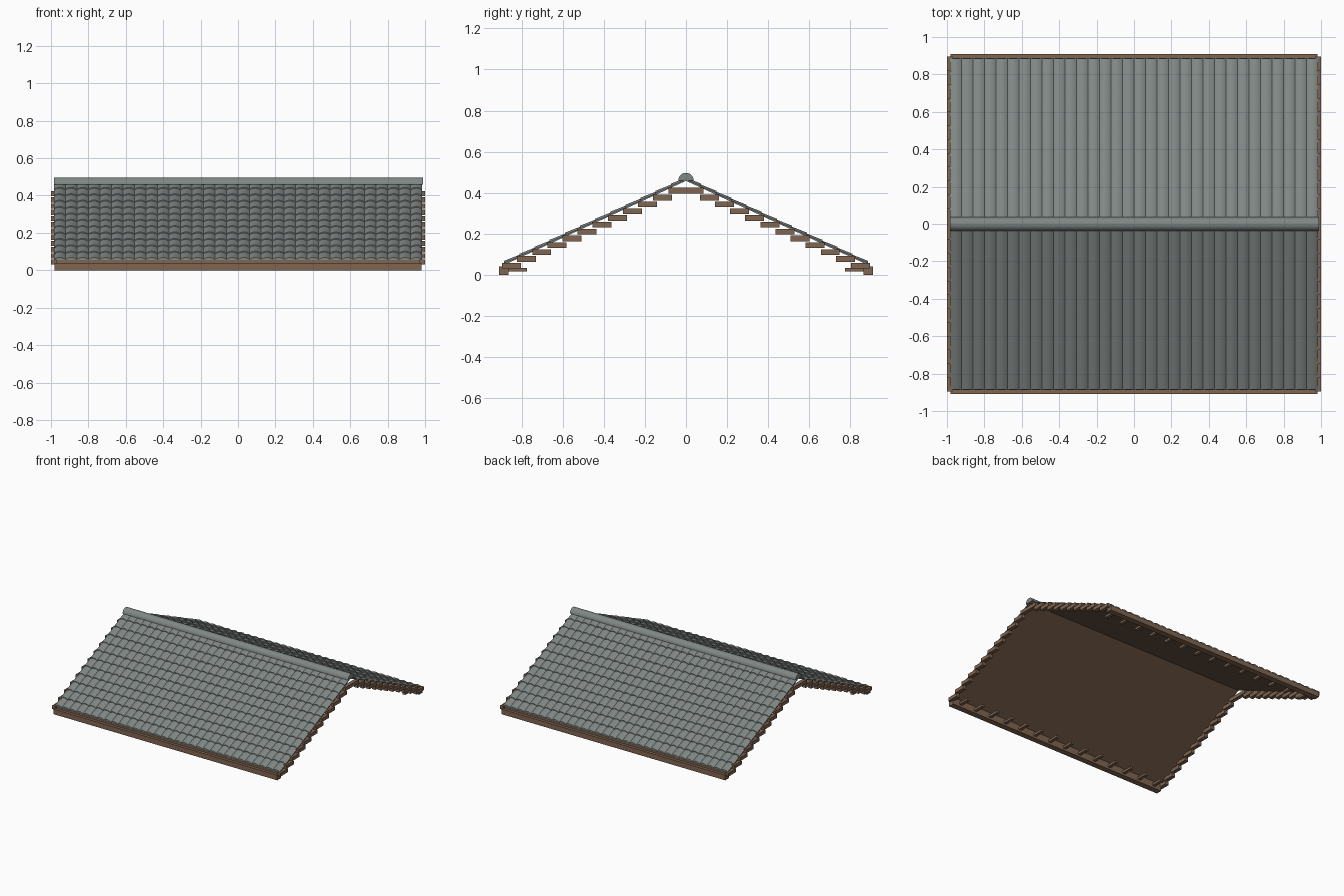
import bpy, bmesh, math

cube = bpy.data.objects.get("Cube")
if cube:
    bpy.data.objects.remove(cube)


def make_material(name, color):
    mat = bpy.data.materials.new(name)
    mat.diffuse_color = color
    mat.use_nodes = True
    for node in mat.node_tree.nodes:
        if node.type == 'BSDF_PRINCIPLED':
            node.inputs["Base Color"].default_value = color
    return mat


SLATE = make_material("slate_grey", (0.216, 0.242, 0.231, 1))
WOOD = make_material("brown_wood", (0.216, 0.130, 0.082, 1))

HALF_X = 0.985       # half length of the tiled area
EAVE_Y = 0.885       # where the tiles stop
APEX_Z = 0.478
SLOPE = 0.463
COURSES = 12
COLUMNS = 32
SEGMENTS = 6         # facets across one tile


def finish(name, bm, mat, smooth=False):
    bmesh.ops.recalc_face_normals(bm, faces=bm.faces)
    mesh = bpy.data.meshes.new(name)
    bm.to_mesh(mesh)
    bm.free()
    mesh.materials.append(mat)
    obj = bpy.data.objects.new(name, mesh)
    bpy.context.collection.objects.link(obj)
    if smooth:
        bpy.ops.object.select_all(action='DESELECT')
        obj.select_set(True)
        bpy.context.view_layer.objects.active = obj
        bpy.ops.object.shade_smooth_by_angle(angle=math.radians(30))
    return obj


def add_box(bm, x0, x1, y0, y1, z0, z1):
    verts = bmesh.ops.create_cube(bm, size=1)["verts"]
    for v in verts:
        v.co.x = x1 if v.co.x > 0 else x0
        v.co.y = y1 if v.co.y > 0 else y0
        v.co.z = z1 if v.co.z > 0 else z0


def extrude_profile(bm, profile, x0, x1):
    """Closed (y, z) outline swept along x."""
    a = [bm.verts.new((x0, y, z)) for y, z in profile]
    b = [bm.verts.new((x1, y, z)) for y, z in profile]
    n = len(profile)
    for i in range(n):
        j = (i + 1) % n
        bm.faces.new((a[i], a[j], b[j], b[i]))
    bm.faces.new(a)
    bm.faces.new(b[::-1])


def roof_z(y, offset=0):
    return APEX_Z - SLOPE * abs(y) + offset


def add_course(bm, side, y_top, y_low):
    """One overlapping row of barrel tiles, closed below."""
    width = 2 * HALF_X / COLUMNS
    rows = [[], [], [], []]
    for i in range(COLUMNS * SEGMENTS + 1):
        x = -HALF_X + width * i / SEGMENTS
        t = 2 * (i % SEGMENTS) / SEGMENTS - 1
        arch = -0.010 * t * t
        for row, y, offset in zip(rows, (y_top, y_low, y_low, y_top),
                                  (arch - 0.005, arch, -0.018, -0.018)):
            row.append(bm.verts.new((x, side * y, roof_z(y, offset))))
    for r in range(4):
        a, b = rows[r], rows[(r + 1) % 4]
        for i in range(len(a) - 1):
            bm.faces.new((a[i], a[i + 1], b[i + 1], b[i]))
    for end in (0, -1):
        bm.faces.new([row[end] for row in rows])


for side, label in ((-1, "front"), (1, "back")):
    # Tiled slope
    bm = bmesh.new()
    step = EAVE_Y / COURSES
    for k in range(COURSES):
        add_course(bm, side, k * step, (k + 1) * step)
    finish(label + "_roof_tiles", bm, SLATE, smooth=True)

    # Boarded ceiling under the tiles
    bm = bmesh.new()
    outline = [(0, -0.018), (EAVE_Y, -0.018), (EAVE_Y, -0.020), (0, -0.020)]
    extrude_profile(bm, [(side * y, roof_z(y, o)) for y, o in outline],
                    -HALF_X, HALF_X)
    finish(label + "_ceiling", bm, WOOD)

    # Eave board and the batten above it
    bm = bmesh.new()
    add_box(bm, -0.98, 0.98, *sorted((side * 0.864, side * 0.91)), 0, 0.04)
    finish(label + "_eave_board", bm, WOOD)
    bm = bmesh.new()
    add_box(bm, -0.98, 0.98, *sorted((side * 0.865, side * 0.887)), 0.038, 0.055)
    finish(label + "_eave_batten", bm, WOOD)

    # Short rafter ends behind the eave board
    bm = bmesh.new()
    count = 14
    for i in range(count):
        x = -0.91 + 1.82 * i / (count - 1)
        add_box(bm, x - 0.012, x + 0.012,
                *sorted((side * 0.775, side * 0.87)), 0.016, 0.034)
    finish(label + "_rafter_ends", bm, WOOD)

    # Stepped gable boards at both ends
    for end, end_label in ((-1, "right"), (1, "left")):
        bm = bmesh.new()
        for k in range(12):
            y = side * (0.04 + 0.0736 * k)
            z = 0.41 - 0.0333 * k
            add_box(bm, *sorted((end * 0.97, end)),
                    y - 0.046, y + 0.046, z - 0.014, z + 0.014)
        finish(f"{label}_{end_label}_gable_steps", bm, WOOD)

# Rounded ridge cap
bm = bmesh.new()
arc = [(0.037 * math.cos(math.pi * i / 12), 0.46 + 0.037 * math.sin(math.pi * i / 12))
       for i in range(13)]
extrude_profile(bm, arc, -HALF_X, 0.99)
finish("ridge_cap", bm, SLATE, smooth=True)
